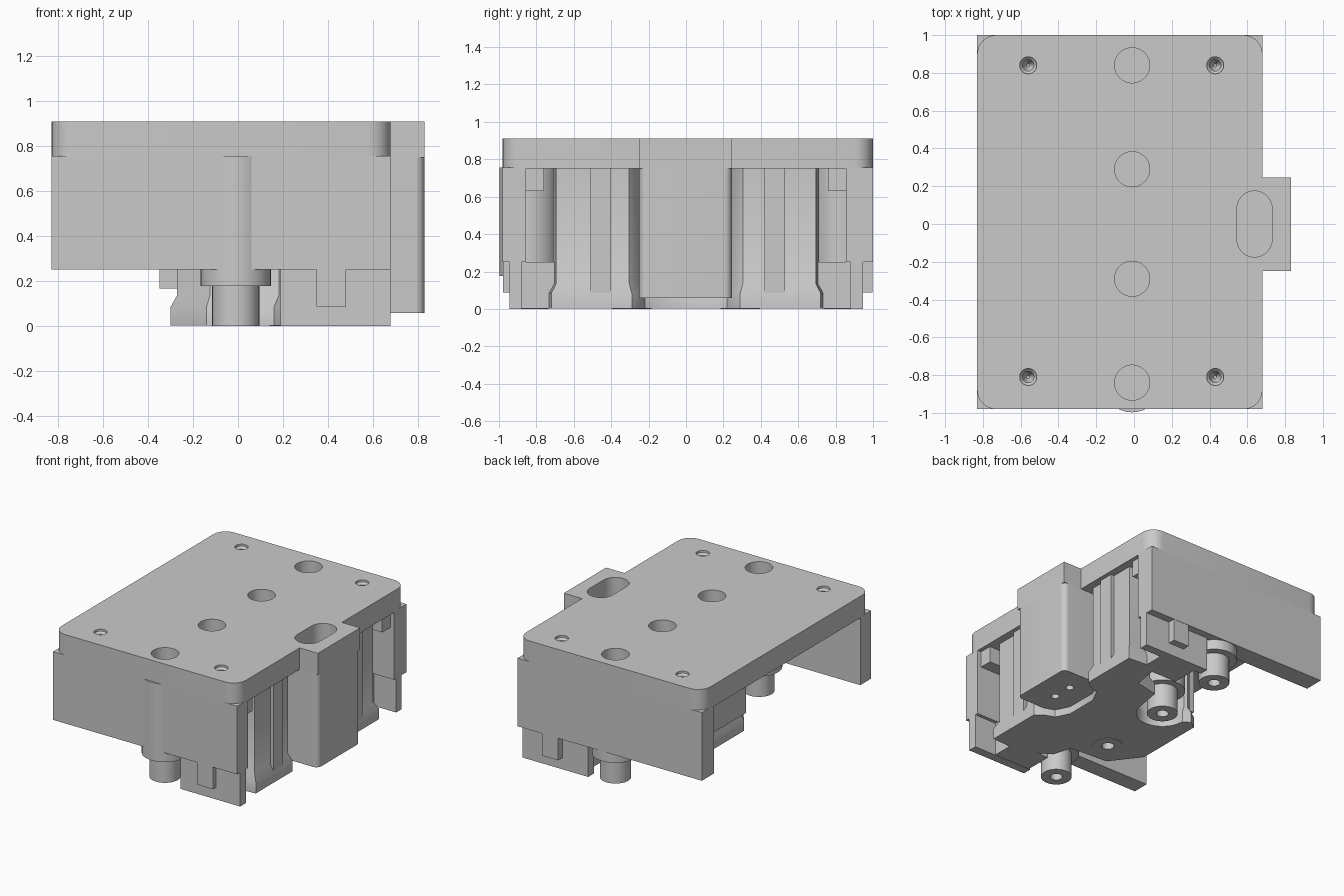
import bpy, bmesh, math

cube = bpy.data.objects.get("Cube")
if cube:
    bpy.data.objects.remove(cube)

grey = bpy.data.materials.new("plain grey")
grey.use_nodes = True
grey.diffuse_color = (0.59, 0.59, 0.59, 1)
grey.node_tree.nodes["Principled BSDF"].inputs["Base Color"].default_value = (0.59, 0.59, 0.59, 1)


def make(name, bm):
    bmesh.ops.recalc_face_normals(bm, faces=bm.faces)
    me = bpy.data.meshes.new(name)
    bm.to_mesh(me)
    bm.free()
    me.materials.append(grey)
    ob = bpy.data.objects.new(name, me)
    bpy.context.collection.objects.link(ob)
    return ob


def raise_face(bm, face, height):
    """Extrude a face straight up and return the new top face."""
    new = bmesh.ops.extrude_face_region(bm, geom=[face])["geom"]
    bmesh.ops.translate(bm, vec=(0, 0, height),
                        verts=[v for v in new if isinstance(v, bmesh.types.BMVert)])
    return next(f for f in new if isinstance(f, bmesh.types.BMFace))


def prism(name, points, z0, z1):
    """Extrude a plan outline from z0 to z1."""
    bm = bmesh.new()
    raise_face(bm, bm.faces.new([bm.verts.new((x, y, z0)) for x, y in points]), z1 - z0)
    return make(name, bm)


def flanged_prism(name, points, z0, z_flange, z_neck, z1, inset):
    """Extrude an outline whose foot flange slopes in to a narrower body."""
    bm = bmesh.new()
    bottom = bm.faces.new([bm.verts.new((x, y, z0)) for x, y in points])
    top = raise_face(bm, bottom, z_flange - z0)
    bmesh.ops.recalc_face_normals(bm, faces=bm.faces)
    bmesh.ops.inset_region(bm, faces=[top], thickness=inset, use_even_offset=True)
    bmesh.ops.translate(bm, vec=(0, 0, z_neck - z_flange), verts=top.verts)
    end = raise_face(bm, top, z1 - z_neck)
    if top.is_valid and top is not end:
        bm.faces.remove(top)
    return make(name, bm)


def box(name, x0, x1, y0, y1, z0, z1):
    y0, y1 = sorted((y0, y1))
    return prism(name, [(x0, y0), (x1, y0), (x1, y1), (x0, y1)], z0, z1)


def lathe(name, x, y, profile, n=40):
    """Stack circles of (radius, z) into a closed round solid."""
    bm = bmesh.new()
    rings = [[bm.verts.new((x + r * math.cos(math.tau * i / n),
                            y + r * math.sin(math.tau * i / n), z)) for i in range(n)]
             for r, z in profile]
    bm.faces.new(rings[0])
    bm.faces.new(rings[-1])
    for a, b in zip(rings, rings[1:]):
        for i in range(n):
            j = (i + 1) % n
            bm.faces.new((a[i], a[j], b[j], b[i]))
    return make(name, bm)


def arc(cx, cy, r, start, sweep, n=8):
    return [(cx + r * math.cos(math.radians(start + sweep * i / n)),
             cy + r * math.sin(math.radians(start + sweep * i / n))) for i in range(n + 1)]


# Top plate with rounded corners and a side lug
R = 0.1
plate = prism("top_plate",
              arc(-0.83 + R, -0.98 + R, R, 180, 90) + arc(0.68 - R, -0.98 + R, R, 270, 90)
              + [(0.68, -0.25), (0.83, -0.25), (0.83, 0.245), (0.68, 0.245)]
              + arc(0.68 - R, 1 - R, R, 0, 90) + arc(-0.83 + R, 1 - R, R, 90, 90), 0.75, 0.91)

# Lower part of the side lug
r = 0.04
lug = prism("side_lug", [(0.45, -0.25)] + arc(0.83 - r, -0.25 + r, r, 270, 90)
            + arc(0.83 - r, 0.245 - r, r, 0, 90) + [(0.45, 0.245)], 0.058, 0.752)

# Central core: one outline with a sloped foot flange, hollowed beside the lug and one column
outline = [(0.65, -0.72), (0.65, -0.29), (0.6, -0.25), (0.52, -0.22), (0.47, -0.12),
           (0.47, 0.12), (0.52, 0.22), (0.6, 0.25), (0.65, 0.29), (0.65, 0.72),
           (0.42, 0.74), (0.38, 0.5), (0.2, 0.46)]
outline += arc(-0.01, 0.29, 0.18, 0, -180, 12)
outline += [(-0.24, 0.32), (-0.3, 0.28), (-0.3, -0.25), (-0.14, -0.46), (0.16, -0.48),
            (0.2, -0.62), (0.4, -0.74)]
core = flanged_prism("core", outline, 0.003, 0.085, 0.135, 0.752, 0.028)
box("core_side_lip", -0.35, -0.2, -0.2, 0.22, 0.167, 0.752)

# Stepped columns, one under each top hole
columns, bores, sockets = [], [], []
for y in (0.84, 0.29, -0.29, -0.84):
    columns.append(lathe("column", -0.01, y,
                         [(0.105, 0), (0.105, 0.177), (0.157, 0.177), (0.157, 0.755)]))
    bores.append(lathe("bore_cutter", -0.01, y, [(0.093, 0.3), (0.093, 1)]))
    sockets.append(lathe("socket_cutter", -0.01, y, [(0.042, -0.1), (0.042, 0.2)], 24))

# End walls, skirts, tongues, feet, corner blocks and ribs on both ends
walls = []
for s, name, outer, start in ((-1, "front", 0.98, 0.19), (1, "back", 1.0, 0.14)):
    walls.append(box(name + "_wall", -0.83, 0.68, s * 0.855, s * outer, 0.252, 0.757))
    box(name + "_skirt", start, 0.68, s * 0.88, s * 0.945, 0, 0.26)
    box(name + "_tongue", 0.35, 0.48, s * 0.9, s * (outer - 0.002), 0.087, 0.26)
    box(name + "_foot", 0.2, 0.5, s * 0.68, s * 0.89, 0.003, 0.25)
    box(name + "_corner_block", 0.4, 0.65, s * 0.76, s * 0.86, 0.63, 0.752)
    box(name + "_rib", 0.5, 0.65, 0.01 + s * 0.41, 0.01 + s * 0.52, 0.084, 0.752)

# Cutters for the screw holes, the slot and its two small holes
screws = [lathe("screw_cutter", x, y, [(0.008, 0.79), (0.03, 0.83), (0.03, 0.88), (0.045, 0.895),
                                       (0.045, 1)], 24)
          for x in (-0.56, 0.43) for y in (-0.81, 0.84)]
w = 0.093
slot = prism("slot_cutter", arc(0.638, 0.175 - w, w, 0, 180, 16)
             + arc(0.638, -0.175 + w, w, 180, 180, 16), 0.2, 1)
pins = [lathe("pin_cutter", 0.64, y, [(0.028, -0.1), (0.028, 0.15)], 20) for y in (-0.077, 0.077)]


def cut(part, cutters):
    bpy.context.view_layer.objects.active = part
    for c in cutters:
        mod = part.modifiers.new("cut", "BOOLEAN")
        mod.operation, mod.solver, mod.object = "DIFFERENCE", "EXACT", c
        bpy.ops.object.modifier_apply(modifier=mod.name)


cut(plate, bores + screws + [slot])
cut(lug, [slot] + pins)
cut(core, bores[1:3] + sockets[1:3] + [slot])
cut(walls[0], bores[3:])
cut(walls[1], bores[:1])
for column, bore, socket in zip(columns, bores, sockets):
    cut(column, [bore, socket])
for helper in bores + sockets + screws + pins + [slot]:
    bpy.data.objects.remove(helper)

# Smooth the round parts, keep hard edges
bpy.ops.object.select_all(action="DESELECT")
for ob in [plate, lug, core] + columns:
    ob.select_set(True)
bpy.context.view_layer.objects.active = plate
bpy.ops.object.shade_smooth_by_angle(angle=math.radians(30))
